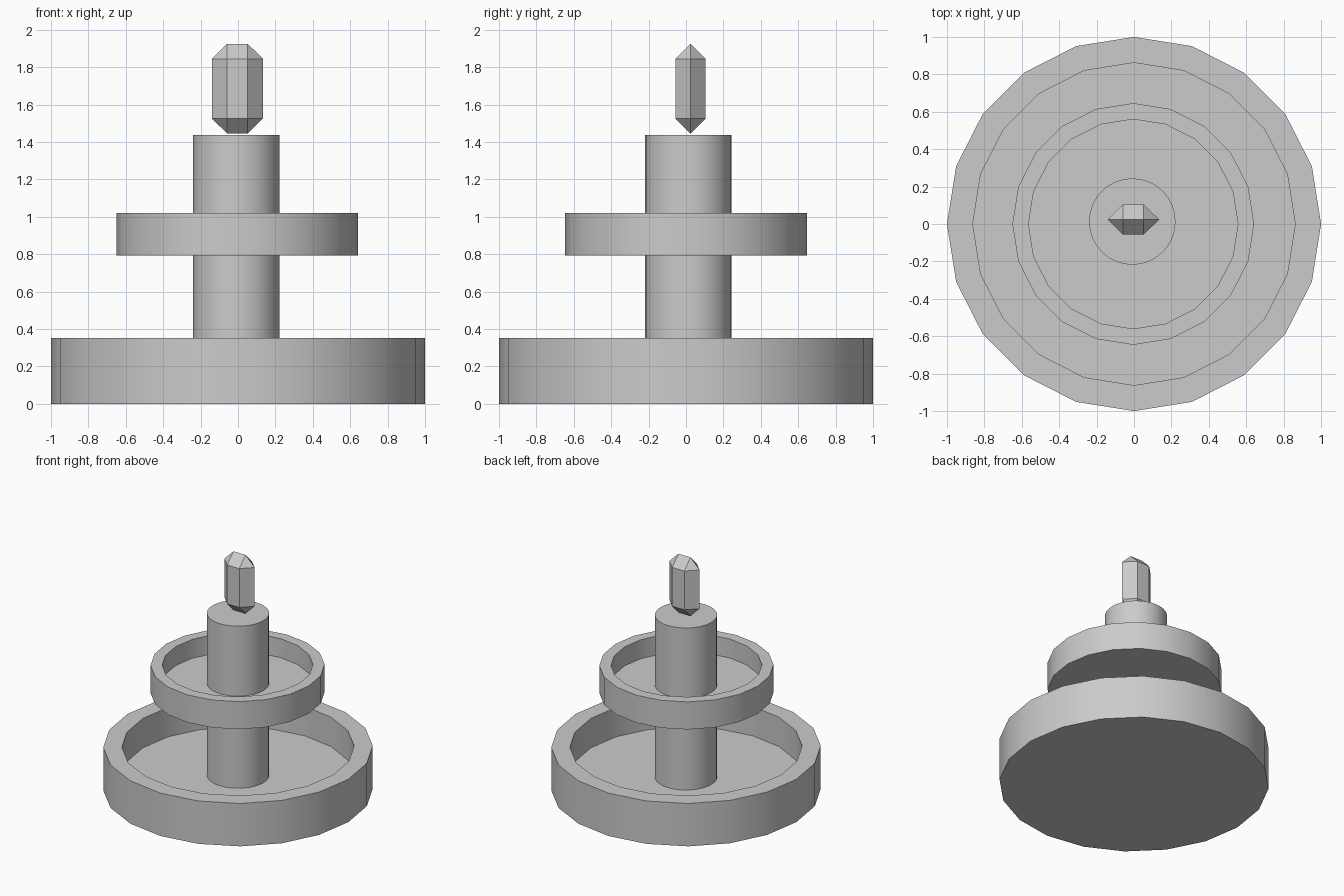
import bpy
import math

if "Cube" in bpy.data.objects:
    bpy.data.objects.remove(bpy.data.objects["Cube"])


def build(name, verts, faces, smooth=True):
    mesh = bpy.data.meshes.new(name)
    mesh.from_pydata(verts, [], faces)
    obj = bpy.data.objects.new(name, mesh)
    bpy.context.collection.objects.link(obj)
    if smooth:
        bpy.ops.object.select_all(action='DESELECT')
        obj.select_set(True)
        bpy.context.view_layer.objects.active = obj
        bpy.ops.object.shade_smooth_by_angle(angle=math.radians(30))
    return obj


def lathe(name, profile, sides, cx=0.0, cy=0.0):
    """Spin an outside-bottom to inside-top profile; both ends are capped."""
    verts = [(cx + r * math.cos(2 * math.pi * i / sides),
              cy + r * math.sin(2 * math.pi * i / sides), z)
             for r, z in profile for i in range(sides)]
    faces = [tuple(reversed(range(sides)))]
    for k in range(len(profile) - 1):
        a, b = k * sides, (k + 1) * sides
        for i in range(sides):
            j = (i + 1) % sides
            faces.append((a + i, a + j, b + j, b + i))
    last = (len(profile) - 1) * sides
    faces.append(tuple(range(last, last + sides)))
    return build(name, verts, faces)


def basin(name, outer, inner, bottom, floor, rim, cx=0.0):
    lathe(name, [(outer, bottom), (outer, rim), (inner, rim), (inner, floor)], 20, cx)


# Two open basins
basin("lower_basin", 1.0, 0.862, 0.0, 0.11, 0.351)
basin("upper_basin", 0.646, 0.56, 0.793, 0.864, 1.019, -0.004)

# Central column
lathe("column", [(0.231, 0.1), (0.231, 1.437)], 32, -0.009, 0.013)

# Floating crystal: hexagonal prism closed by a ridge at each end
cx, cy = -0.003, 0.024
hexagon = [(0.137, 0), (0.055, 0.081), (-0.055, 0.081),
           (-0.137, 0), (-0.055, -0.081), (0.055, -0.081)]
verts = [(cx + x, cy + y, z) for z in (1.526, 1.844) for x, y in hexagon]
verts += [(cx + x, cy, z) for z in (1.445, 1.925) for x in (0.055, -0.055)]
faces = [(i, (i + 1) % 6, (i + 1) % 6 + 6, i + 6) for i in range(6)]
faces += [(6, 7, 14), (7, 8, 15, 14), (8, 9, 15), (9, 10, 15), (10, 11, 14, 15), (11, 6, 14)]
faces += [(1, 0, 12), (2, 1, 12, 13), (3, 2, 13), (4, 3, 13), (5, 4, 13, 12), (0, 5, 12)]
build("crystal", verts, faces, smooth=False)
